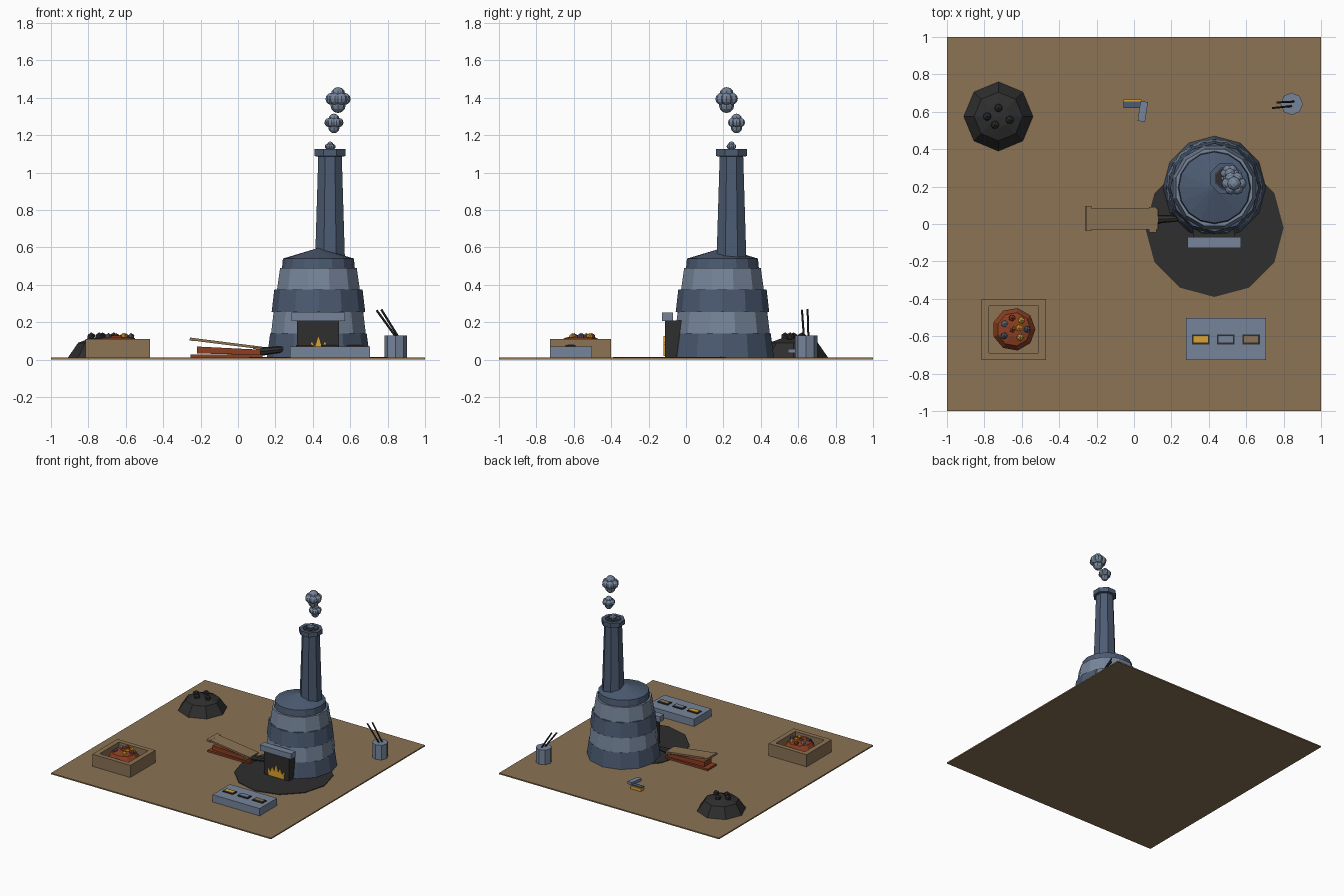
import bpy, bmesh, math
from mathutils import Matrix, Vector

if "Cube" in bpy.data.objects:
    bpy.data.objects.remove(bpy.data.objects["Cube"])


def material(name, hex_code):
    def lin(c):
        c /= 255
        return c / 12.92 if c < 0.04045 else ((c + 0.055) / 1.055) ** 2.4
    m = bpy.data.materials.new(name)
    m.diffuse_color = [lin(int(hex_code[i:i + 2], 16)) for i in (0, 2, 4)] + [1]
    m.use_nodes = True
    m.node_tree.nodes["Principled BSDF"].inputs["Base Color"].default_value = m.diffuse_color
    return m


EARTH = material("earth_tan", "8b7355")
LIGHT = material("light_slate", "76859a")
DARK = material("dark_slate", "4c5b72")
SOOT = material("soot_black", "2e2e2e")
RUST = material("rust_red", "8b3f22")
GOLD = material("gold", "dca32c")


def finish(name, bm, mat):
    bmesh.ops.recalc_face_normals(bm, faces=bm.faces)
    me = bpy.data.meshes.new(name)
    bm.to_mesh(me)
    bm.free()
    me.materials.append(mat)
    ob = bpy.data.objects.new(name, me)
    bpy.context.collection.objects.link(ob)
    return ob


def box(name, mat, lo, hi, turn=0, tilt=0):
    lo, hi = Vector(lo), Vector(hi)
    bm = bmesh.new()
    m = (Matrix.Translation((lo + hi) / 2) @ Matrix.Rotation(turn, 4, 'Z')
         @ Matrix.Rotation(tilt, 4, 'Y') @ Matrix.Diagonal((*(hi - lo), 1)))
    bmesh.ops.create_cube(bm, size=1, matrix=m)
    return finish(name, bm, mat)


def lathe(name, mat, centre, profile, sides, turn=0.0):
    """Spin (radius, z) points round a vertical axis; open ends are capped."""
    bm = bmesh.new()
    rings = []
    for r, z in profile:
        n = 1 if r == 0 else sides
        rings.append([bm.verts.new((centre[0] + r * math.cos(turn + math.tau * i / sides),
                                    centre[1] + r * math.sin(turn + math.tau * i / sides), z))
                      for i in range(n)])
    for a, b in zip(rings, rings[1:]):
        for i in range(sides):
            j = (i + 1) % sides
            if len(b) == 1:
                bm.faces.new((a[i], a[j], b[0]))
            else:
                bm.faces.new((a[i], a[j], b[j], b[i]))
    for ring in (rings[0], rings[-1]):
        if len(ring) > 1:
            bm.faces.new(ring)
    return finish(name, bm, mat)


def rod(name, mat, a, b, r1, r2, sides=6):
    a, b = Vector(a), Vector(b)
    bm = bmesh.new()
    m = Matrix.Translation((a + b) / 2) @ (b - a).to_track_quat('Z', 'Y').to_matrix().to_4x4()
    bmesh.ops.create_cone(bm, cap_ends=True, segments=sides, radius1=r1, radius2=r2,
                          depth=(b - a).length, matrix=m)
    return finish(name, bm, mat)


def prism(name, mat, outline, y0, y1):
    """Extrude an (x, z) outline along y."""
    bm = bmesh.new()
    f = bm.faces.new([bm.verts.new((x, y0, z)) for x, z in outline])
    new = bmesh.ops.extrude_face_region(bm, geom=[f])["geom"]
    bmesh.ops.translate(bm, vec=(0, y1 - y0, 0),
                        verts=[v for v in new if isinstance(v, bmesh.types.BMVert)])
    return finish(name, bm, mat)


def lump(name, mat, p, r):
    bm = bmesh.new()
    bmesh.ops.create_icosphere(bm, subdivisions=1, radius=r, matrix=Matrix.Translation(p))
    return finish(name, bm, mat)


def puff(name, p, r):
    bm = bmesh.new()
    spots = [(0, 0, 0.45, 0.55), (0, 0, -0.4, 0.58)]
    spots += [(0.5 * math.cos(a), 0.46 * math.sin(a), 0.1, 0.46)
              for a in (math.tau * i / 6 for i in range(6))]
    for x, y, z, s in spots:
        bmesh.ops.create_uvsphere(bm, u_segments=8, v_segments=6, radius=r * s,
                                  matrix=Matrix.Translation(Vector(p) + Vector((x, y, z)) * r))
    return finish(name, bm, LIGHT)


G = 0.01  # ground level

# Ground and scorched patch
box("ground", EARTH, (-1, -1, 0), (1, 1, G))
lathe("scorched_patch", SOOT, (0.43, -0.02), [(0.37, 0.004), (0.37, 0.015)], 12)

# Furnace body: alternating stone tiers
C = (0.43, 0.195)
tiers = [(0.275, 0.258, G, 0.14), (0.262, 0.248, 0.14, 0.255),
         (0.25, 0.236, 0.255, 0.375), (0.229, 0.212, 0.375, 0.49)]
for i, (r1, r2, z1, z2) in enumerate(tiers):
    lathe(f"furnace_tier_{i + 1}", (DARK, LIGHT)[i % 2], C, [(r1, z1), (r2, z2)], 12,
          math.pi / 12 * (i % 2))
lathe("furnace_dome", DARK, C, [(0.195, 0.485), (0.19, 0.54), (0, 0.597)], 16)

# Chimney with hollow collar
H = (0.492, 0.243)
lathe("chimney", DARK, H, [(0.086, 0.54), (0.068, 1.09)], 8, math.pi / 8)
lathe("chimney_collar", DARK, H, [(0.068, 1.085), (0.089, 1.088), (0.089, 1.125),
                                  (0.06, 1.125), (0.06, 1.095)], 8, math.pi / 8)
lathe("chimney_hole", SOOT, H, [(0.059, 1.09), (0.059, 1.098)], 8, math.pi / 8)

# Smoke
puff("smoke_small", (0.493, 0.243, 1.136), 0.03)
puff("smoke_medium", (0.513, 0.27, 1.262), 0.053)
puff("smoke_large", (0.535, 0.217, 1.387), 0.07)

# Furnace mouth, lintel and fire
box("furnace_mouth", SOOT, (0.315, -0.112, G), (0.54, 0.0, 0.21))
box("mouth_lintel", LIGHT, (0.287, -0.127, 0.207), (0.572, -0.07, 0.253))
flame = [(0.36, 0.02), (0.50, 0.02), (0.505, 0.08), (0.483, 0.055), (0.465, 0.095),
         (0.448, 0.065), (0.43, 0.125), (0.412, 0.065), (0.395, 0.095), (0.377, 0.055),
         (0.355, 0.08)]
prism("flames", GOLD, flame, -0.119, -0.111)

# Casting table with three moulds
box("casting_table", LIGHT, (0.278, -0.728, G), (0.707, -0.502, 0.07))
for x, mat in ((0.357, GOLD), (0.491, LIGHT), (0.626, EARTH)):
    box("mould_frame", SOOT, (x - 0.047, -0.643, 0.068), (x + 0.047, -0.59, 0.077))
    box("mould_fill", mat, (x - 0.038, -0.634, 0.07), (x + 0.038, -0.599, 0.08))

# Ore crate: floor, walls, ore heap
box("crate_floor", EARTH, (-0.815, -0.727, G), (-0.47, -0.402, 0.03))
for y0, y1 in ((-0.727, -0.69), (-0.439, -0.402)):
    box("crate_long_wall", EARTH, (-0.815, y0, G), (-0.47, y1, 0.11))
for x0, x1 in ((-0.815, -0.775), (-0.51, -0.47)):
    box("crate_end_wall", EARTH, (x0, -0.69, G), (x1, -0.439, 0.11))
lathe("ore_heap", RUST, (-0.642, -0.563),
      [(0.1, 0.03), (0.115, 0.075), (0.09, 0.115), (0.04, 0.128), (0, 0.13)], 9)
for dx, dy, mat in ((-0.05, 0.03, LIGHT), (-0.052, -0.035, DARK), (0.027, 0.007, GOLD),
                    (0.033, -0.043, GOLD), (0.07, 0.0, DARK), (0.04, 0.048, GOLD),
                    (-0.01, 0.0, RUST), (-0.01, 0.06, RUST)):
    lump("ore_nugget", mat, (-0.642 + dx, -0.563 + dy, 0.122), 0.02)

# Coal heap
lathe("coal_heap", SOOT, (-0.725, 0.575),
      [(0.185, G), (0.13, 0.09), (0.06, 0.115), (0, 0.12)], 8)
for dx, dy in ((-0.06, 0.0), (0.0, 0.045), (0.06, -0.018), (-0.018, -0.045)):
    lump("coal_lump", SOOT, (-0.725 + dx, 0.575 + dy, 0.122), 0.024)

# Bellows: boards, leather folds and nozzle
box("bellows_bottom_board", RUST, (-0.255, -0.03, 0.012), (0.13, 0.083, 0.027))
prism("bellows_leather", RUST, [(-0.22, 0.033), (0.12, 0.025), (0.12, 0.053), (-0.22, 0.07)],
      -0.018, 0.072)
box("bellows_top_board", EARTH, (-0.255, -0.03, 0.079), (0.13, 0.083, 0.093), tilt=0.125)
box("bellows_handle", EARTH, (-0.258, -0.038, 0.1), (-0.228, 0.095, 0.116), tilt=0.125)
box("bellows_hinge", EARTH, (0.08, -0.045, 0.055), (0.12, 0.09, 0.067), tilt=0.125)
rod("bellows_nozzle", SOOT, (0.11, 0.025, 0.042), (0.24, 0.03, 0.055), 0.024, 0.016, 8)

# Stacked metal bars
box("gold_bar", GOLD, (-0.055, 0.622, G), (0.04, 0.665, 0.034))
box("dark_bar", DARK, (-0.055, 0.62, 0.03), (0.04, 0.655, 0.04))
box("light_bar", LIGHT, (0.027, 0.548, 0.034), (0.067, 0.655, 0.057), turn=-0.15)

# Water bucket with fire irons
lathe("tool_bucket", LIGHT, (0.843, 0.642), [(0.06, G), (0.06, 0.13)], 8)
for a, b in (((0.86, 0.632, 0.1), (0.741, 0.62, 0.264)), ((0.87, 0.655, 0.1), (0.766, 0.65, 0.268)),
             ):
    rod("fire_iron", SOOT, a, b, 0.006, 0.006)
